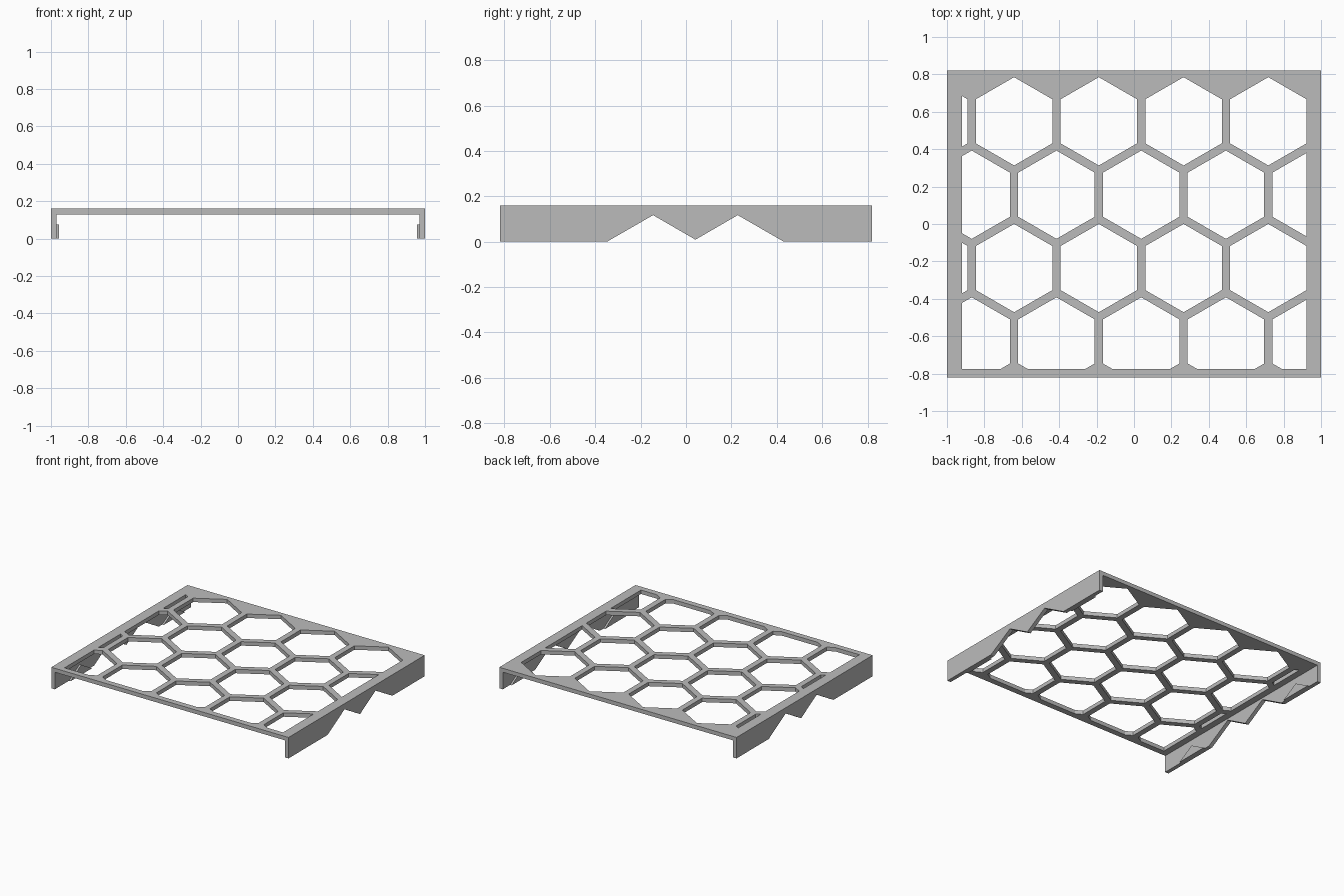
import bpy, bmesh, math
from mathutils import Vector

cube = bpy.data.objects.get("Cube")
if cube:
    bpy.data.objects.remove(cube, do_unlink=True)

grey = bpy.data.materials.new("plain_grey")
grey.use_nodes = True
grey.diffuse_color = (0.5, 0.5, 0.5, 1)
grey.node_tree.nodes["Principled BSDF"].inputs["Base Color"].default_value = (0.5, 0.5, 0.5, 1)

WALL, TOP, UNDER, HALF_Y = 0.97, 0.16, 0.13, 0.82


def finish(name, bm):
    bmesh.ops.recalc_face_normals(bm, faces=bm.faces)
    mesh = bpy.data.meshes.new(name)
    bm.to_mesh(mesh)
    bm.free()
    mesh.materials.append(grey)
    obj = bpy.data.objects.new(name, mesh)
    bpy.context.collection.objects.link(obj)
    return obj


def extrude_face(bm, face, direction):
    out = bmesh.ops.extrude_face_region(bm, geom=[face], use_keep_orig=True)
    verts = [g for g in out["geom"] if isinstance(g, bmesh.types.BMVert)]
    bmesh.ops.translate(bm, verts=verts, vec=direction)


def prism(name, points, direction):
    bm = bmesh.new()
    face = bm.faces.new([bm.verts.new(p) for p in points])
    extrude_face(bm, face, direction)
    return finish(name, bm)


def cut(target, cutter):
    cutter.hide_render = True
    mod = target.modifiers.new("cut", 'BOOLEAN')
    mod.operation, mod.solver, mod.object = 'DIFFERENCE', 'EXACT', cutter
    bpy.context.view_layer.objects.active = target
    bpy.ops.object.modifier_apply(modifier=mod.name)
    bpy.data.objects.remove(cutter, do_unlink=True)


# Tray: a shallow upside-down channel
channel = [(-1, 0), (-WALL, 0), (-WALL, UNDER), (WALL, UNDER), (WALL, 0), (1, 0), (1, TOP), (-1, TOP)]
tray = prism("honeycomb_tray", [(x, -HALF_Y, z) for x, z in channel], (0, 2 * HALF_Y, 0))

# Honeycomb openings, trimmed to the solid border
PITCH, RADIUS = 0.453, 0.236
borders = [((-0.92, 0, 0), (-1, 0, 0)), ((0.922, 0, 0), (1, 0, 0)), ((0, -0.775, 0), (0, -1, 0))]
holes = bmesh.new()
for row in range(4):
    y = 0.549 - row * PITCH * math.sqrt(3) / 2
    for col in range(-1, 5):
        x = -0.641 + (col - 0.5 * (row % 2)) * PITCH
        bm = bmesh.new()
        ring = [bm.verts.new((x + RADIUS * math.sin(k * math.pi / 3),
                              y + RADIUS * math.cos(k * math.pi / 3), 0.1)) for k in range(6)]
        bm.faces.new(ring)
        for point, normal in borders:
            bmesh.ops.bisect_plane(bm, geom=bm.verts[:] + bm.edges[:] + bm.faces[:],
                                   plane_co=point, plane_no=normal, clear_outer=True)
        for face in bm.faces[:]:
            outline = [holes.verts.new(v.co) for v in face.verts]
            extrude_face(holes, holes.faces.new(outline), Vector((0, 0, 0.1)))
        bm.free()
cut(tray, finish("hole_cutter", holes))

# Double peaked notch through both side walls
notch = [(-0.435, -0.05), (-0.145, 0.117), (0.0415, 0.009), (0.228, 0.117), (0.518, -0.05)]
cut(tray, prism("notch_cutter", [(-1.1, y, z) for y, z in notch], (2.2, 0, 0)))

# Triangular pads on the inner faces of the walls
for side, word in ((1, "left"), (-1, "right")):
    for y, place in ((-0.52, "front"), (0.602, "back")):
        outline = [(y - 0.13, 0), (y + 0.13, 0), (y, 0.075)]
        prism(f"{word}_{place}_pad", [(side * (WALL + 0.005), py, pz) for py, pz in outline],
              (-side * 0.018, 0, 0))
